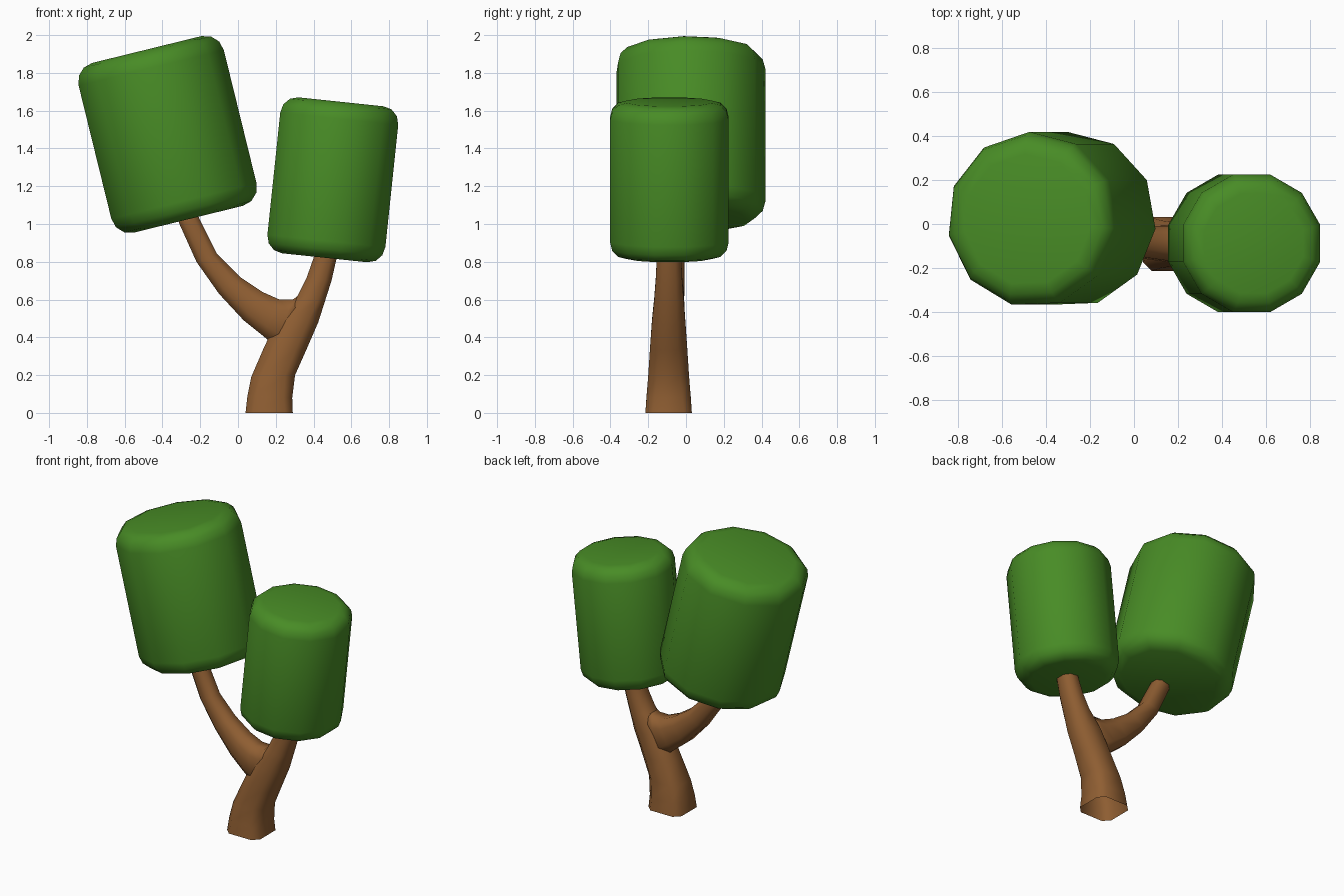
import bpy, bmesh, math
from mathutils import Matrix

if "Cube" in bpy.data.objects:
    bpy.data.objects.remove(bpy.data.objects["Cube"])


def material(name, color):
    m = bpy.data.materials.new(name)
    m.diffuse_color = (*color, 1)
    m.use_nodes = True
    m.node_tree.nodes["Principled BSDF"].inputs["Base Color"].default_value = m.diffuse_color
    return m


leaf = material("leaf green", (0.065, 0.262, 0.019))
bark = material("bark brown", (0.275, 0.112, 0.032))


def make_object(name, bm, mat):
    bmesh.ops.recalc_face_normals(bm, faces=bm.faces)
    me = bpy.data.meshes.new(name)
    bm.to_mesh(me)
    bm.free()
    me.materials.append(mat)
    for p in me.polygons:
        p.use_smooth = True
    ob = bpy.data.objects.new(name, me)
    bpy.context.collection.objects.link(ob)
    return ob


def skin(bm, rings, cap_start, cap_end):
    n = len(rings[0])
    for a, b in zip(rings, rings[1:]):
        for i in range(n):
            j = (i + 1) % n
            bm.faces.new((a[i], a[j], b[j], b[i]))
    if cap_start:
        bm.faces.new(rings[0][::-1])
    if cap_end:
        bm.faces.new(rings[-1])


# Leaf crowns: tilted prisms with rounded rims
def crown(name, center, radius, height, sides, phase, tilt, r=0.1, seg=3):
    h = height / 2
    arc = [math.pi / 2 * i / seg for i in range(seg + 1)]
    prof = [(radius - r + r * math.sin(t), -h + r - r * math.cos(t)) for t in arc]
    prof += [(x, -z) for x, z in reversed(prof)]
    bm = bmesh.new()
    rings = []
    for rad, z in prof:
        angles = [math.radians(phase) + 2 * math.pi * i / sides for i in range(sides)]
        rings.append([bm.verts.new((rad * math.cos(a), rad * math.sin(a), z)) for a in angles])
    skin(bm, rings, True, True)
    bm.transform(Matrix.Translation(center) @ Matrix.Rotation(math.radians(tilt), 4, 'Y'))
    make_object(name, bm, leaf)


crown("large_crown", (-0.375, 0.02, 1.474), 0.4, 0.925, 11, -6, -13.8)
crown("small_crown", (0.502, -0.088, 1.234), 0.325, 0.83, 12, 15, 6, r=0.09)


# Wood: eight-sided tubes, each ring spans a left and a right outline point
def limb(name, spans, cap_start):
    bm = bmesh.new()
    rings = []
    for xl, zl, xr, zr, y, d, k in spans:
        shape = [(1, -k), (1, k), (k, 1), (-k, 1), (-1, k), (-1, -k), (-k, -1), (k, -1)]
        rings.append([bm.verts.new(((xl + xr) / 2 + u * (xr - xl) / 2, y + v * d,
                                    (zl + zr) / 2 + u * (zr - zl) / 2)) for u, v in shape])
    skin(bm, rings, cap_start, True)
    make_object(name, bm, bark)


# Trunk running into the right branch, open at the base
limb("trunk_and_right_branch", [
    (0.04, 0.0, 0.29, 0.0, -0.092, 0.123, 0.67),
    (0.05, 0.09, 0.287, 0.08, -0.092, 0.117, 0.62),
    (0.07, 0.19, 0.302, 0.20, -0.092, 0.108, 0.55),
    (0.135, 0.34, 0.36, 0.33, -0.092, 0.099, 0.5),
    (0.21, 0.50, 0.425, 0.48, -0.092, 0.088, 0.5),
    (0.315, 0.62, 0.46, 0.59, -0.09, 0.078, 0.5),
    (0.365, 0.72, 0.495, 0.70, -0.09, 0.07, 0.5),
    (0.40, 0.82, 0.52, 0.81, -0.09, 0.065, 0.5),
    (0.41, 0.87, 0.53, 0.86, -0.09, 0.063, 0.5)], False)

# Left branch leaving the fork
limb("left_branch", [
    (0.26, 0.36, 0.335, 0.63, -0.092, 0.075, 0.5),
    (0.19, 0.36, 0.29, 0.60, -0.092, 0.083, 0.5),
    (0.13, 0.41, 0.22, 0.60, -0.09, 0.083, 0.5),
    (0.03, 0.49, 0.13, 0.64, -0.085, 0.075, 0.5),
    (-0.10, 0.63, 0.01, 0.72, -0.075, 0.066, 0.5),
    (-0.22, 0.80, -0.11, 0.84, -0.067, 0.058, 0.5),
    (-0.31, 1.0, -0.205, 1.03, -0.06, 0.052, 0.5),
    (-0.33, 1.06, -0.225, 1.08, -0.058, 0.05, 0.5)], True)
